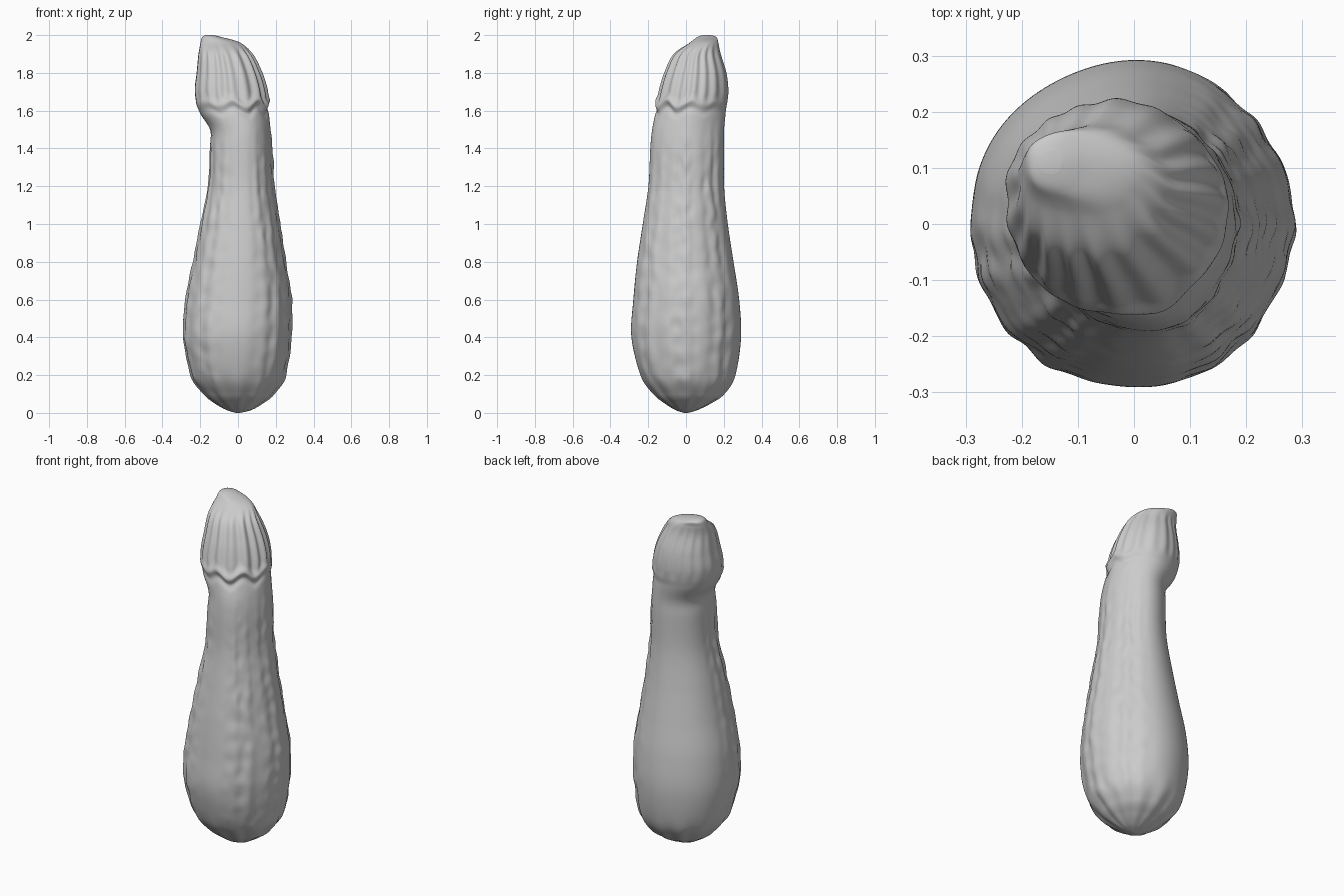
import bpy
import bmesh
from math import sin, cos, pi, exp, radians
from mathutils import Vector, noise

cube = bpy.data.objects.get("Cube")
if cube:
    bpy.data.objects.remove(cube, do_unlink=True)

# Cross-sections of the gourd: height, min x, max x, min y, max y
SECTIONS = [
    (0, -.01, .01, -.01, .01),
    (.015, -.06, .07, -.055, .06),
    (.05, -.12, .13, -.11, .13),
    (.1, -.18, .19, -.17, .2),
    (.2, -.25, .25, -.24, .26),
    (.4, -.29, .28, -.29, .29),
    (.6, -.28, .28, -.28, .28),
    (.8, -.24, .25, -.26, .25),
    (1, -.2, .22, -.23, .22),
    (1.2, -.16, .19, -.2, .2),
    (1.4, -.15, .18, -.19, .2),
    (1.5, -.15, .17, -.18, .2),
    (1.6, -.21, .16, -.16, .21),
    (1.7, -.23, .15, -.14, .22),
    (1.8, -.22, .12, -.11, .21),
    (1.9, -.21, .07, -.06, .18),
    (1.96, -.2, .01, .02, .17),
    (1.99, -.19, -.09, .06, .16),
    (2, -.17, -.13, .09, .13),
]
STEPS = 14
SIDES = 192


def smoothstep(low, high, value):
    t = min(max((value - low) / (high - low), 0), 1)
    return t * t * (3 - 2 * t)


def bell(distance, width):
    return exp(-(distance / width) ** 2)


def section_at(index, t):
    """Smooth spline through the neighbouring cross-sections."""
    last = len(SECTIONS) - 1
    a, b, c, d = [Vector(SECTIONS[min(max(index + k, 0), last)]) for k in (-1, 0, 1, 2)]
    return b + (c - a) * t / 2 + (a - b * 2.5 + c * 2 - d / 2) * t * t \
        + (b * 3 - a - c * 3 + d) * t ** 3 / 2


def angle_gap(a, b):
    return (a - b + pi) % (2 * pi) - pi


def body_relief(angle, z):
    """Rows of small warts between smooth front and back faces."""
    patch = 0
    for centre in (-50, -5, 40, 195, 230):
        patch = max(patch, bell(angle_gap(angle, radians(centre)), .35))
    drift = angle + .03 * sin(z * 6)
    row = cos(drift * 18)
    point = Vector((cos(angle) * 5, sin(angle) * 5, z * 14))
    warts = noise.noise(point) * .007
    fade = smoothstep(.02, .2, z) * (1 - smoothstep(1.2, 1.6, z))
    bulges = .004 * sin(angle * 5 + 1) * smoothstep(.1, .4, z)
    creases = .004 * cos(angle * 12) * bell(z - .1, .1)
    return patch * fade * (row * .003 + warts) + bulges * .6 + creases


def cap_relief(angle, z):
    """Fluted cap whose scalloped lip overhangs the neck at the front."""
    front = bell(angle_gap(angle, radians(-50)), 1.5)
    edge = 1.62 + .02 * cos(angle * 8) * front
    lip = bell(z - edge - .02, .022) * .014 - bell(z - edge + .02, .02) * .008
    flutes = cos(angle * 17 + sin(angle * 3)) + .4 * cos(angle * 9)
    span = smoothstep(edge, edge + .08, z) * (1 - smoothstep(1.88, 1.97, z))
    return lip * front + flutes * .007 * span * (.3 + .7 * front)


# Loft the gourd surface
bm = bmesh.new()
rings = []
for i in range(len(SECTIONS) - 1):
    for s in range(STEPS):
        z, x0, x1, y0, y1 = section_at(i, s / STEPS)
        cx, cy, rx, ry = (x0 + x1) / 2, (y0 + y1) / 2, (x1 - x0) / 2, (y1 - y0) / 2
        ring = []
        for k in range(SIDES):
            angle = 2 * pi * k / SIDES
            size = smoothstep(0, .12, min(rx, ry))
            push = (body_relief(angle, z) + cap_relief(angle, z)) * size
            ring.append(bm.verts.new((cx + (rx + push) * cos(angle),
                                      cy + (ry + push) * sin(angle), max(z, 0))))
        rings.append(ring)
for low, high in zip(rings, rings[1:]):
    for k in range(SIDES):
        n = (k + 1) % SIDES
        bm.faces.new((low[k], low[n], high[n], high[k]))

# Close the blossom end and the stem stub
bm.faces.new(rings[0][::-1])
stem_tip = bm.verts.new((-.15, .11, 2))
for k in range(SIDES):
    bm.faces.new((rings[-1][k], rings[-1][(k + 1) % SIDES], stem_tip))

mesh = bpy.data.meshes.new("gourd")
bm.to_mesh(mesh)
bm.free()
gourd = bpy.data.objects.new("gourd", mesh)
bpy.context.collection.objects.link(gourd)

# Plain skin colour
skin = bpy.data.materials.new("pale_grey")
skin.use_nodes = True
grey = (.6, .6, .6, 1)
skin.diffuse_color = grey
skin.node_tree.nodes["Principled BSDF"].inputs["Base Color"].default_value = grey
mesh.materials.append(skin)

bpy.context.view_layer.objects.active = gourd
gourd.select_set(True)
bpy.ops.object.shade_smooth()
